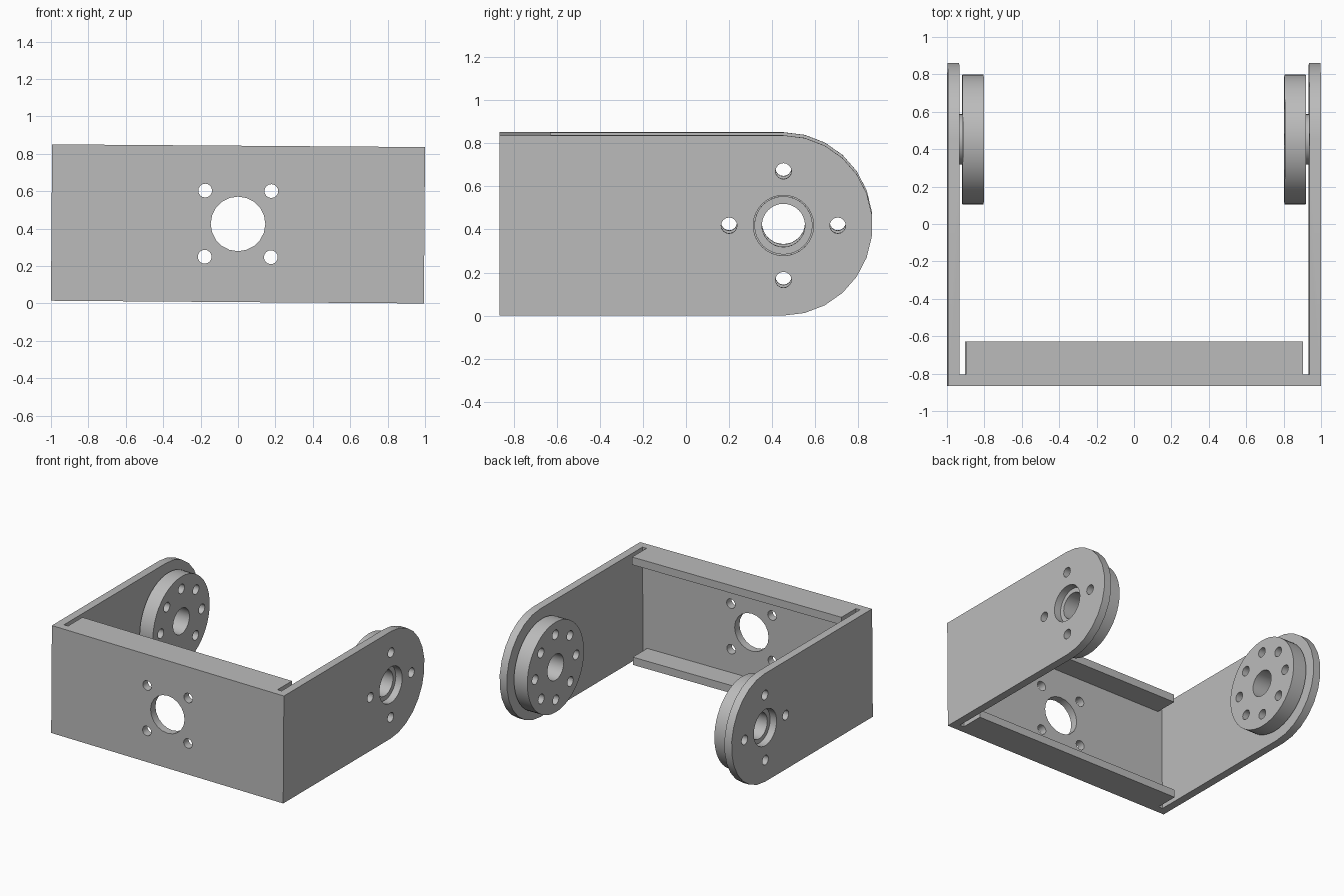
import bpy
import bmesh
import math
from mathutils import Matrix, Vector

if "Cube" in bpy.data.objects:
    bpy.data.objects.remove(bpy.data.objects["Cube"], do_unlink=True)

# Main dimensions
HALF_W, HALF_D, HALF_H = 0.997, 0.865, 0.418
INNER = 0.935          # inner face of the side arms
FRONT_IN = -0.805      # inner face of the front wall
LIP_END = -0.628       # free edge of the lips
THICK = 0.06
PIVOT_Y = 0.452
ROLL = Matrix.Translation((0, 0, 0.4255)) @ Matrix.Rotation(0.0073, 4, 'Y')

grey = bpy.data.materials.new("light grey")
grey.use_nodes = True
grey.diffuse_color = (0.5, 0.5, 0.5, 1)
grey.node_tree.nodes["Principled BSDF"].inputs["Base Color"].default_value = (0.5, 0.5, 0.5, 1)


def make_object(name, bm):
    bmesh.ops.recalc_face_normals(bm, faces=bm.faces)
    mesh = bpy.data.meshes.new(name)
    bm.to_mesh(mesh)
    bm.free()
    obj = bpy.data.objects.new(name, mesh)
    bpy.context.collection.objects.link(obj)
    return obj


def add_cylinder(bm, center, radius, depth, axis, sides):
    turn = Matrix.Rotation(math.pi / 2, 4, 'Y' if axis == 'X' else 'X')
    bmesh.ops.create_cone(bm, cap_ends=True, segments=sides, radius1=radius, radius2=radius,
                          depth=depth, matrix=Matrix.Translation(center) @ turn)


def box(name, low, high):
    low, high = Vector(low), Vector(high)
    bm = bmesh.new()
    bmesh.ops.create_cube(bm, size=1, matrix=Matrix.Translation((low + high) / 2)
                          @ Matrix.Diagonal((high - low).to_4d()))
    return make_object(name, bm)


def boolean(target, tool, operation='DIFFERENCE'):
    tool.hide_render = True
    mod = target.modifiers.new("cut", 'BOOLEAN')
    mod.operation, mod.solver, mod.object = operation, 'EXACT', tool
    bpy.context.view_layer.objects.active = target
    bpy.ops.object.modifier_apply(modifier=mod.name)
    bpy.data.objects.remove(tool, do_unlink=True)


def ring(count, radius, start=0):
    return [(radius * math.cos(start + i * math.tau / count),
             radius * math.sin(start + i * math.tau / count)) for i in range(count)]


def finish(obj):
    obj.data.transform(ROLL)
    obj.data.materials.clear()
    obj.data.materials.append(grey)
    for face in obj.data.polygons:
        face.material_index = 0
    bpy.ops.object.select_all(action='DESELECT')
    obj.select_set(True)
    bpy.context.view_layer.objects.active = obj
    bpy.ops.object.shade_smooth_by_angle(angle=math.radians(30))


# Bracket: rounded side profile extruded across the full width
bm = bmesh.new()
outline = [(-HALF_D, HALF_H), (-HALF_D, -HALF_H)]
for i in range(14):
    a = -math.pi / 2 + math.pi * i / 13
    outline.append((PIVOT_Y + (HALF_D - PIVOT_Y) * math.cos(a), HALF_H * math.sin(a)))
face = bm.faces.new([bm.verts.new((-HALF_W, y, z)) for y, z in outline])
grown = bmesh.ops.extrude_face_region(bm, geom=[face])
bmesh.ops.translate(bm, vec=(2 * HALF_W, 0, 0),
                    verts=[v for v in grown["geom"] if isinstance(v, bmesh.types.BMVert)])
bracket = make_object("bracket", bm)

# Hollow it out, leaving the front wall, two arms and the top and bottom lips
boolean(bracket, box("arm_gap", (-INNER, LIP_END, -1), (INNER, 1, 1)))
lip_z = HALF_H - THICK
boolean(bracket, box("channel", (-INNER, FRONT_IN, -lip_z), (INNER, 0, lip_z)))
for side in (-1, 1):
    xs = sorted((side * 0.9, side * INNER))
    boolean(bracket, box("slot", (xs[0], FRONT_IN, -1), (xs[1], 0, 1)))

# Holes in the front wall and arms
bm = bmesh.new()
add_cylinder(bm, (0, -HALF_D, 0), 0.146, 0.3, 'Y', 20)
for x, z in ring(4, 0.25, math.pi / 4):
    add_cylinder(bm, (x, -HALF_D, z), 0.037, 0.3, 'Y', 16)
for side in (-1, 1):
    add_cylinder(bm, (side * INNER, PIVOT_Y, 0), 0.14, 0.3, 'X', 32)
    for y, z in ring(4, 0.252):
        add_cylinder(bm, (side * INNER, PIVOT_Y + y, z), 0.037, 0.3, 'X', 16)
boolean(bracket, make_object("bracket_holes", bm))
finish(bracket)

# Pivot discs: a drilled disc with a short hub reaching into each arm
for side, label in ((1, "left"), (-1, "right")):
    bm = bmesh.new()
    add_cylinder(bm, (side * 0.861, PIVOT_Y, 0), 0.348, 0.114, 'X', 48)
    disc = make_object(label + "_pivot_disc", bm)
    bm = bmesh.new()
    add_cylinder(bm, (side * 0.915, PIVOT_Y, 0), 0.135, 0.06, 'X', 32)
    boolean(disc, make_object("hub", bm), 'UNION')
    bm = bmesh.new()
    add_cylinder(bm, (side * 0.87, PIVOT_Y, 0), 0.1, 0.4, 'X', 32)
    for y, z in ring(8, 0.252):
        add_cylinder(bm, (side * 0.87, PIVOT_Y + y, z), 0.037, 0.4, 'X', 16)
    boolean(disc, make_object("disc_holes", bm))
    finish(disc)
